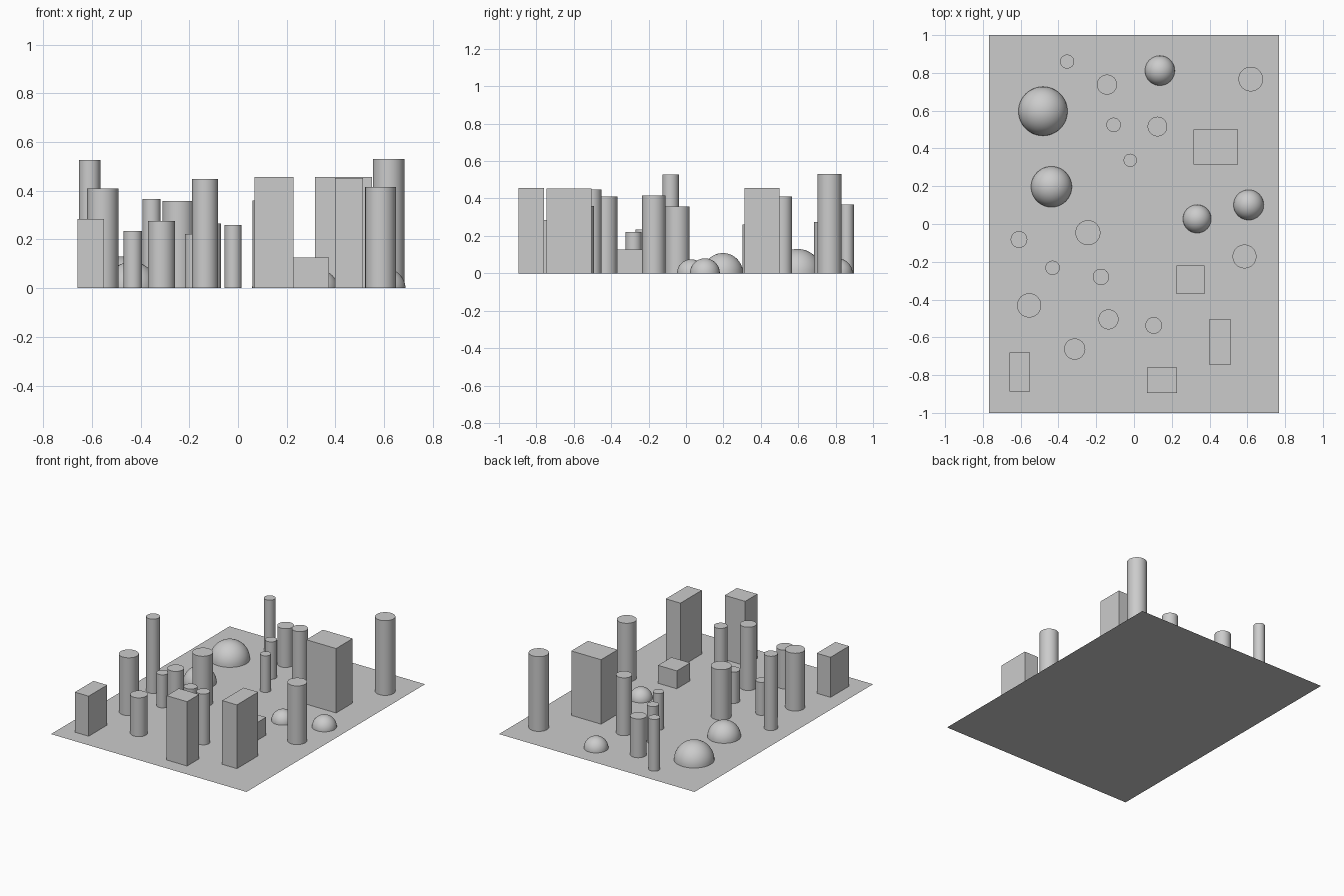
import bpy, bmesh
from mathutils import Matrix

if "Cube" in bpy.data.objects:
    bpy.data.objects.remove(bpy.data.objects["Cube"])

grey = bpy.data.materials.new("light_grey")
grey.diffuse_color = (0.6, 0.6, 0.6, 1)
grey.use_nodes = True
grey.node_tree.nodes["Principled BSDF"].inputs["Base Color"].default_value = grey.diffuse_color


def finish(name, bm, smooth):
    """Turn a bmesh into a coloured object, with sharp rims kept."""
    mesh = bpy.data.meshes.new(name)
    bm.to_mesh(mesh)
    bm.free()
    mesh.materials.append(grey)
    obj = bpy.data.objects.new(name, mesh)
    bpy.context.collection.objects.link(obj)
    if smooth:
        bpy.ops.object.select_all(action='DESELECT')
        obj.select_set(True)
        bpy.context.view_layer.objects.active = obj
        bpy.ops.object.shade_smooth_by_angle(angle=0.6)
    return obj


def column(x, y, r, h):
    bm = bmesh.new()
    bmesh.ops.create_cone(bm, cap_ends=True, segments=48, radius1=r, radius2=r,
                          depth=h, matrix=Matrix.Translation((x, y, h / 2)))
    finish("round_column", bm, True)


def block(x0, x1, y0, y1, h):
    bm = bmesh.new()
    place = Matrix.Translation(((x0 + x1) / 2, (y0 + y1) / 2, h / 2))
    size = Matrix.Diagonal((x1 - x0, y1 - y0, h, 1))
    bmesh.ops.create_cube(bm, size=1, matrix=place @ size)
    finish("square_block", bm, False)


def dome(x, y, r):
    bm = bmesh.new()
    bmesh.ops.create_uvsphere(bm, u_segments=48, v_segments=24, radius=r)
    # keep only the upper half
    bmesh.ops.bisect_plane(bm, geom=bm.verts[:] + bm.edges[:] + bm.faces[:], dist=1e-5,
                           plane_co=(0, 0, 0), plane_no=(0, 0, 1), clear_inner=True)
    bmesh.ops.translate(bm, verts=bm.verts, vec=(x, y, 0))
    finish("dome", bm, True)


# Flat ground sheet
bm = bmesh.new()
bmesh.ops.create_grid(bm, x_segments=1, y_segments=1, size=1,
                      matrix=Matrix.Diagonal((0.767, 1, 1, 1)))
finish("ground_sheet", bm, False)

# Round columns: x, y, radius, height
for c in [(-0.354, 0.86, 0.037, 0.367), (-0.143, 0.738, 0.053, 0.275),
          (0.618, 0.767, 0.065, 0.53), (-0.108, 0.525, 0.038, 0.265),
          (0.124, 0.516, 0.052, 0.41), (-0.02, 0.337, 0.035, 0.26),
          (-0.609, -0.082, 0.044, 0.527), (-0.244, -0.046, 0.066, 0.358),
          (-0.431, -0.232, 0.038, 0.234), (-0.175, -0.28, 0.043, 0.222),
          (0.585, -0.172, 0.063, 0.416), (-0.555, -0.431, 0.064, 0.41),
          (-0.135, -0.505, 0.053, 0.449), (0.104, -0.537, 0.044, 0.36),
          (-0.314, -0.662, 0.056, 0.275)]:
    column(*c)

# Square blocks: x range, y range, height
for b in [(0.316, 0.55, 0.314, 0.5, 0.457), (0.226, 0.374, -0.37, -0.22, 0.127),
          (0.398, 0.513, -0.745, -0.506, 0.452), (-0.658, -0.55, -0.888, -0.68, 0.284),
          (0.068, 0.228, -0.896, -0.76, 0.456)]:
    block(*b)

# Domes: x, y, radius
for d in [(-0.482, 0.597, 0.13), (-0.437, 0.197, 0.108), (0.137, 0.812, 0.079),
          (0.334, 0.027, 0.075), (0.607, 0.101, 0.08)]:
    dome(*d)
